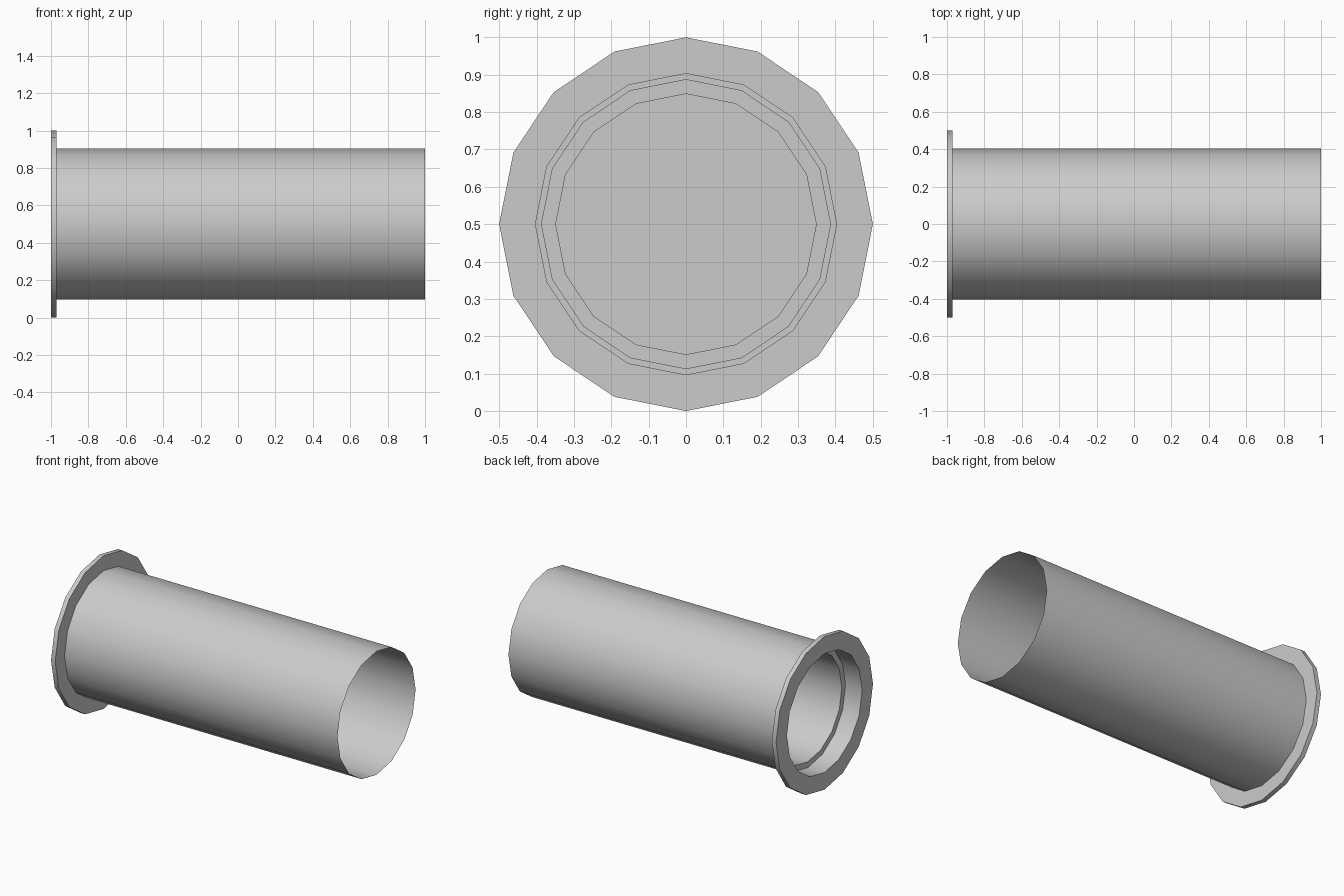
import bpy, bmesh, math

if "Cube" in bpy.data.objects:
    bpy.data.objects.remove(bpy.data.objects["Cube"])

SIDES = 16
AXIS_Z = 0.5


def revolve_x(name, profile, cap_end=False):
    """Revolve (x, radius) points around the horizontal tube axis."""
    bm = bmesh.new()
    rings = []
    for x, r in profile:
        rings.append([bm.verts.new((x,
                                    r * math.sin(math.tau * i / SIDES),
                                    AXIS_Z + r * math.cos(math.tau * i / SIDES)))
                      for i in range(SIDES)])
    for a, b in zip(rings, rings[1:]):
        for i in range(SIDES):
            j = (i + 1) % SIDES
            bm.faces.new((a[i], b[i], b[j], a[j]))
    if cap_end:
        bm.faces.new(rings[-1])
    bmesh.ops.recalc_face_normals(bm, faces=bm.faces)
    mesh = bpy.data.meshes.new(name)
    bm.to_mesh(mesh)
    bm.free()
    obj = bpy.data.objects.new(name, mesh)
    bpy.context.collection.objects.link(obj)
    bpy.ops.object.select_all(action='DESELECT')
    obj.select_set(True)
    bpy.context.view_layer.objects.active = obj
    bpy.ops.object.shade_smooth_by_angle(angle=math.radians(30))
    return obj


# Thin outer shell, flange, stepped mouth and the closed bore inside
revolve_x("flanged_tube", [
    (1.0, 0.403), (-0.97, 0.403),      # outer shell, open at the far end
    (-0.97, 0.5), (-1.0, 0.5),         # flange
    (-1.0, 0.388), (-0.88, 0.388),     # mouth
    (-0.88, 0.35), (0.05, 0.35),       # narrower bore
], cap_end=True)
